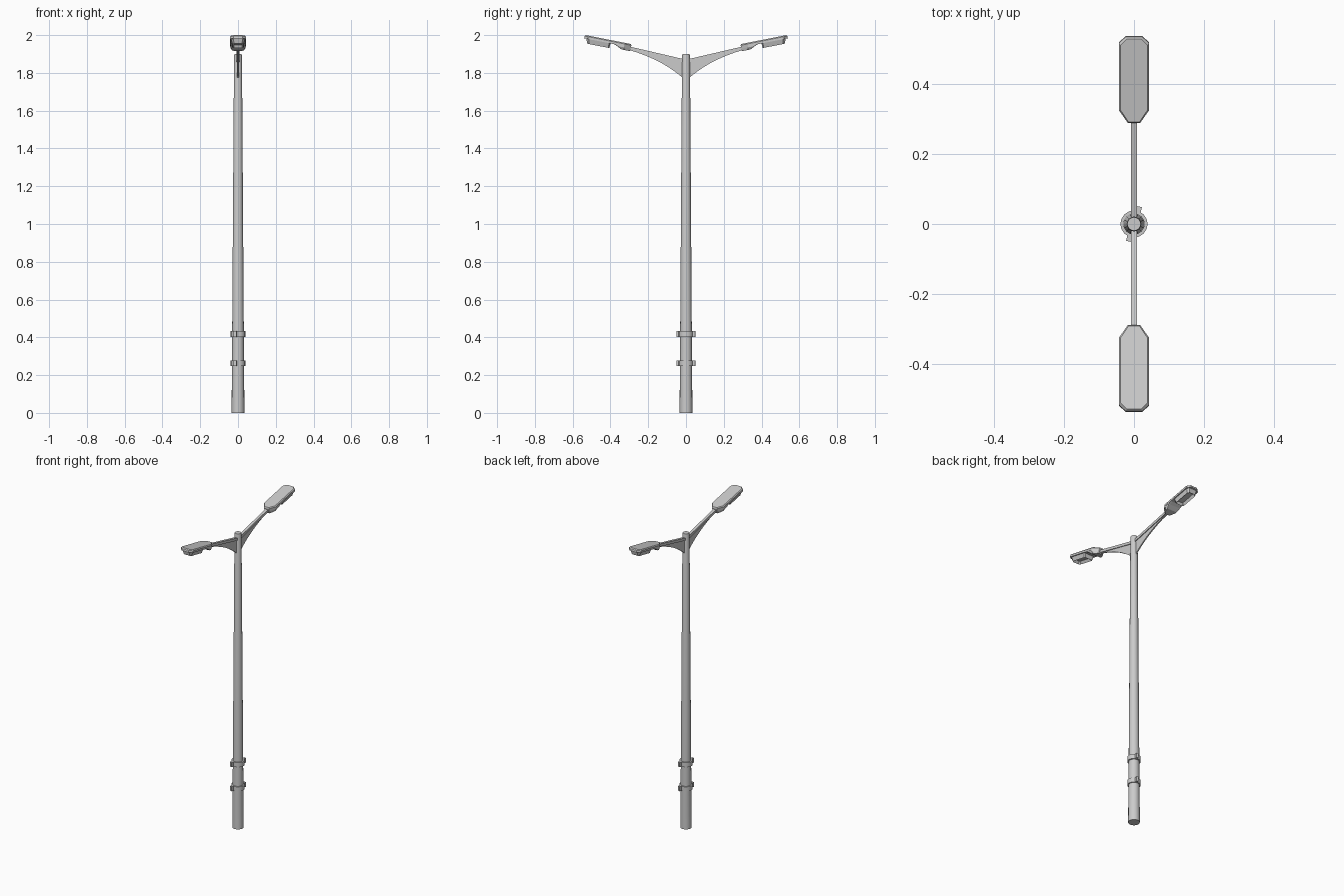
import bpy, bmesh, math
from mathutils import Matrix, Vector

if "Cube" in bpy.data.objects:
    bpy.data.objects.remove(bpy.data.objects["Cube"])


def finish(bm, name, smooth=False):
    bmesh.ops.recalc_face_normals(bm, faces=bm.faces[:])
    me = bpy.data.meshes.new(name)
    bm.to_mesh(me)
    bm.free()
    ob = bpy.data.objects.new(name, me)
    bpy.context.collection.objects.link(ob)
    if smooth:
        bpy.ops.object.select_all(action='DESELECT')
        ob.select_set(True)
        bpy.context.view_layer.objects.active = ob
        bpy.ops.object.shade_smooth_by_angle(angle=math.radians(30))
    return ob


def lathe(name, profile, sides=16):
    """Rings of (radius, z) joined into a turned, capped solid."""
    bm = bmesh.new()
    rings = [[bm.verts.new((r * math.cos(2 * math.pi * i / sides),
                            r * math.sin(2 * math.pi * i / sides), z))
              for i in range(sides)] for r, z in profile]
    for a, b in zip(rings, rings[1:]):
        for i in range(sides):
            j = (i + 1) % sides
            bm.faces.new((a[i], a[j], b[j], b[i]))
    bm.faces.new(rings[0])
    bm.faces.new(rings[-1])
    return finish(bm, name, True)


def loft(name, loops, matrix, recess=None):
    """Join equal-length loops of 3D points; optionally recess the first cap."""
    bm = bmesh.new()
    rings = [[bm.verts.new(p) for p in loop] for loop in loops]
    n = len(rings[0])
    for a, b in zip(rings, rings[1:]):
        for i in range(n):
            j = (i + 1) % n
            bm.faces.new((a[i], a[j], b[j], b[i]))
    cap = bm.faces.new(rings[0])
    bm.faces.new(rings[-1])
    bmesh.ops.recalc_face_normals(bm, faces=bm.faces[:])
    if recess:
        bmesh.ops.inset_individual(bm, faces=[cap], thickness=recess[0])
        bmesh.ops.translate(bm, verts=cap.verts[:], vec=(0, 0, recess[1]))
    bm.transform(matrix)
    return finish(bm, name)


def side_extrude(name, yz, half_width, matrix):
    loops = [[(x, y, z) for y, z in yz] for x in (-half_width, half_width)]
    return loft(name, loops, matrix)


def outline(w, y0, y1, c0, c1, z, e0=0.4, e1=0.55):
    """Octagonal plan with different end chamfers."""
    half = [(w * e0, y0), (w, y0 + c0), (w, y1 - c1), (w * e1, y1)]
    return [(x, y, z) for x, y in half] + [(-x, y, z) for x, y in reversed(half)]


# Tapered pole with a slightly eased cap
lathe("pole", [(0.034, 0), (0.031, 0.40), (0.021, 1.89), (0.019, 1.9)])

# Two clamp bands, each with a pair of opposed lugs
for k, z in enumerate((0.262, 0.418)):
    lathe(f"clamp_band_{k}", [(0.030, z - 0.015), (0.039, z - 0.015),
                              (0.039, z + 0.015), (0.030, z + 0.015)])
    for s in (0, 1):
        bm = bmesh.new()
        bmesh.ops.create_cube(bm, size=1)
        bm.transform(Matrix.Rotation(math.pi * s - math.radians(12), 4, 'Z')
                     @ Matrix.Translation((0.005, 0.042, z))
                     @ Matrix.Diagonal((0.014, 0.02, 0.03, 1)))
        finish(bm, f"clamp_lug_{k}_{s}")

# Two opposite arms with lamp heads
for s, side in enumerate(("back", "front")):
    turn = Matrix.Rotation(math.pi * s, 4, 'Z')
    head = (turn @ Matrix.Translation((0, 0.288, 1.952))
            @ Matrix.Rotation(math.radians(11.2), 4, 'X'))

    # Arm bar and the thin curved gusset beneath it
    side_extrude(f"{side}_arm",
                 [(0, 1.853), (0.31, 1.925), (0.31, 1.942), (0, 1.870)],
                 0.009, turn)
    a, b, c = Vector((0.0, 1.757)), Vector((0.11, 1.865)), Vector((0.30, 1.921))
    curve = [a * (1 - t) ** 2 + b * 2 * t * (1 - t) + c * t * t
             for t in (i / 8 for i in range(9))]
    side_extrude(f"{side}_gusset",
                 [tuple(p) for p in curve] + [(0.30, 1.93), (0, 1.862)],
                 0.004, turn)

    # Lamp lid with bevelled top rim
    loft(f"{side}_lamp_lid",
         [outline(0.043, 0, 0.252, 0.037, 0.018, -0.018),
          outline(0.043, 0, 0.252, 0.037, 0.018, -0.006),
          outline(0.038, 0.004, 0.247, 0.034, 0.017, 0)], head)

    # Mounting block that tapers up behind the lens
    loft(f"{side}_lamp_mount",
         [outline(0.033, 0.001, 0.046, 0.030, 0.002, -0.038, 0.5, 0.95),
          outline(0.041, 0.001, 0.072, 0.036, 0.004, -0.025, 0.4, 0.9),
          outline(0.041, 0.001, 0.100, 0.036, 0.004, -0.015, 0.4, 0.8)], head)

    # Lens tray, open underneath
    loft(f"{side}_lens_tray",
         [outline(0.029, 0.112, 0.230, 0.006, 0.010, -0.043, 0.8, 0.7),
          outline(0.037, 0.110, 0.242, 0.008, 0.014, -0.016, 0.8, 0.7)],
         head, recess=(0.009, 0.016))
